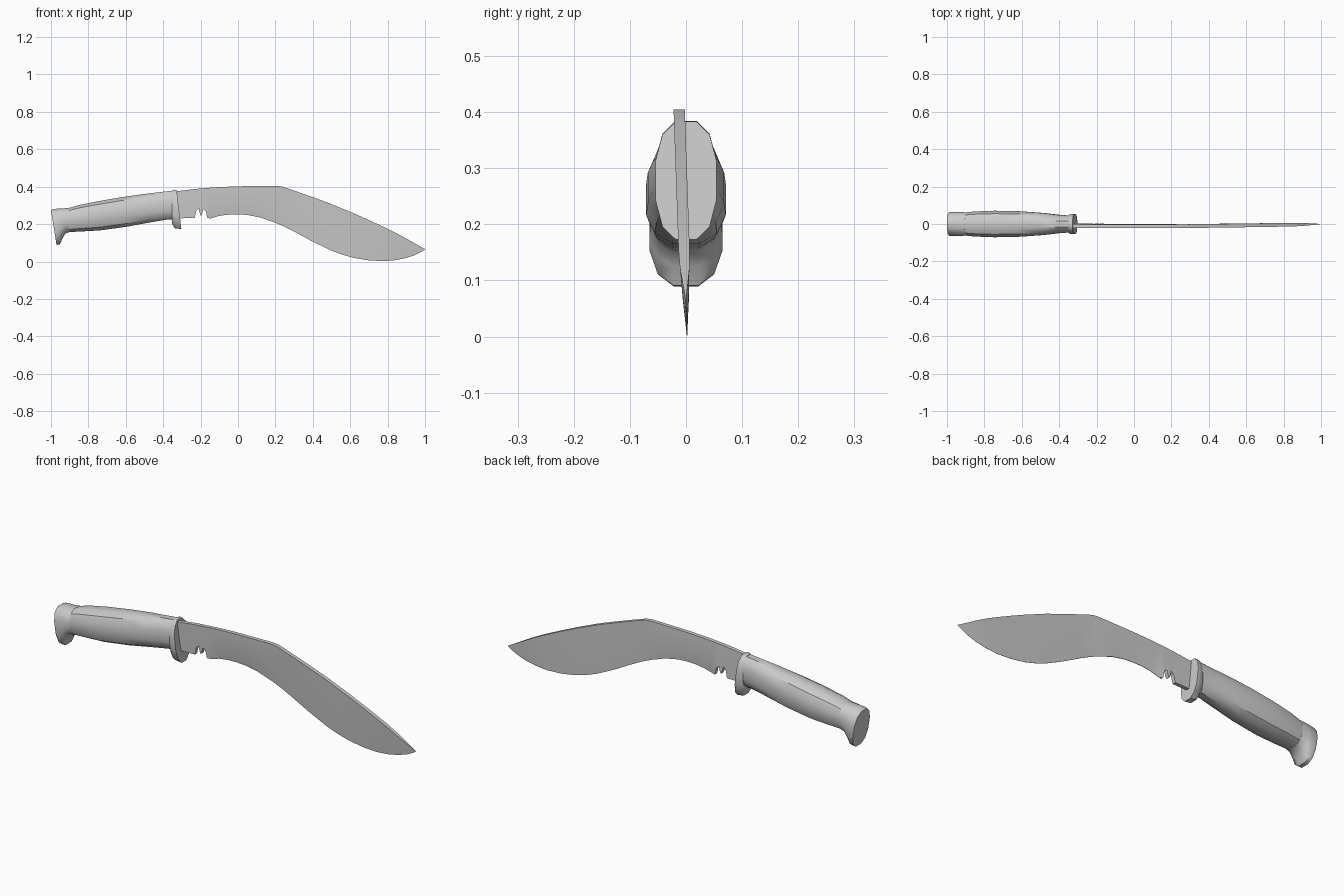
import bpy, bmesh, math
from mathutils import Vector


def loft(name, rings, angle):
    """Skin a list of equal-length closed rings, cap both ends."""
    bm = bmesh.new()
    rows = [[bm.verts.new(p) for p in ring] for ring in rings]
    n = len(rows[0])
    for a, b in zip(rows, rows[1:]):
        for i in range(n):
            j = (i + 1) % n
            bm.faces.new((a[i], a[j], b[j], b[i]))
    bm.faces.new(rows[0])
    bm.faces.new(rows[-1])
    bmesh.ops.recalc_face_normals(bm, faces=bm.faces)
    mesh = bpy.data.meshes.new(name)
    bm.to_mesh(mesh)
    bm.free()
    ob = bpy.data.objects.new(name, mesh)
    bpy.context.collection.objects.link(ob)
    bpy.ops.object.select_all(action='DESELECT')
    ob.select_set(True)
    bpy.context.view_layer.objects.active = ob
    bpy.ops.object.shade_smooth_by_angle(angle=math.radians(angle))
    return ob


def oval(top, bottom, half_width, sides=12, power=0.8):
    """Rounded section spanning a top and a bottom point of the side profile."""
    t, b = Vector((top[0], 0, top[1])), Vector((bottom[0], 0, bottom[1]))
    mid, up = (t + b) / 2, (t - b) / 2
    k = math.cos(math.pi / sides) ** power
    ring = []
    for i in range(sides):
        a = 2 * math.pi * (i + 0.5) / sides
        c, s = [math.copysign(abs(v) ** power, v) / k for v in (math.cos(a), math.sin(a))]
        ring.append(mid + up * s + Vector((0, half_width * c, 0)))
    return ring


def interp(keys, x):
    for (x0, z0), (x1, z1) in zip(keys, keys[1:]):
        if x <= x1:
            return z0 + (z1 - z0) * (x - x0) / (x1 - x0)
    return keys[-1][1]


# Grip
grip = [((-0.912, 0.284), (-0.908, 0.157), 0.061),
        ((-0.85, 0.302), (-0.85, 0.160), 0.067),
        ((-0.75, 0.322), (-0.74, 0.166), 0.071),
        ((-0.62, 0.344), (-0.60, 0.185), 0.068),
        ((-0.50, 0.361), (-0.47, 0.209), 0.059),
        ((-0.41, 0.372), (-0.38, 0.224), 0.048),
        ((-0.338, 0.380), (-0.325, 0.228), 0.045)]
loft("grip", [oval(*s) for s in grip], 35)

# Flared pommel with a hooked lower end
pommel = [((-1.0, 0.274), (-0.970, 0.089), 0.062),
          ((-0.985, 0.281), (-0.952, 0.091), 0.065),
          ((-0.955, 0.283), (-0.938, 0.125), 0.065),
          ((-0.930, 0.284), (-0.922, 0.150), 0.064),
          ((-0.905, 0.287), (-0.902, 0.157), 0.062)]
loft("pommel", [oval(*s) for s in pommel], 40)

# Finger guard
guard = [((-0.350, 0.380), (-0.354, 0.205), 0.046),
         ((-0.341, 0.384), (-0.338, 0.178), 0.054),
         ((-0.328, 0.383), (-0.303, 0.173), 0.054)]
loft("guard", [oval(*s) for s in guard], 40)

# Blade: spine and cutting-edge profiles, the edge including the toothed notch
spine = [(-0.34, 0.374), (-0.25, 0.386), (-0.12, 0.397), (0.0, 0.402), (0.2, 0.405),
         (0.235, 0.401), (0.35, 0.362), (0.5, 0.307), (0.62, 0.257), (0.75, 0.199),
         (0.87, 0.140), (0.95, 0.094), (1.0, 0.066)]
edge = [(-0.34, 0.23), (-0.232, 0.233), (-0.224, 0.268), (-0.210, 0.283), (-0.203, 0.253),
        (-0.198, 0.245), (-0.192, 0.253), (-0.186, 0.280), (-0.172, 0.268), (-0.164, 0.233),
        (-0.15, 0.230), (-0.10, 0.244), (-0.05, 0.251), (0.0, 0.252), (0.05, 0.249),
        (0.12, 0.235), (0.20, 0.207), (0.235, 0.192), (0.30, 0.160), (0.40, 0.106),
        (0.50, 0.058), (0.56, 0.036), (0.62, 0.019), (0.70, 0.006), (0.78, 0.002),
        (0.84, 0.007), (0.90, 0.019), (0.95, 0.036), (0.985, 0.054), (1.0, 0.064)]
heights = (1.0, 0.9, 0.4, 0.0)
tang = (0.010, 0.010, 0.010, 0.009)
ricasso = (0.010, 0.010, 0.009, 0.001)
bevel = (0.010, 0.009, 0.0055, 0.0005)

rings = []
for x, low in edge:
    high = interp(spine, x)
    thick = tang if x < -0.155 else ricasso if x < 0.21 else bevel
    scale = min(1.0, 0.05 + (1.0 - x) * 8)
    side = []
    for h, t in zip(heights, thick):
        z = low + (high - low) * h
        side.append((z, t * scale, 0.002 - 0.035 * z))
    # Slant the plunge line slightly and lean the blade as in the end view
    rings.append([Vector((x, c + t, z)) for z, t, c in side] +
                 [Vector((x, c - t, z)) for z, t, c in reversed(side)])
loft("blade", rings, 30)
